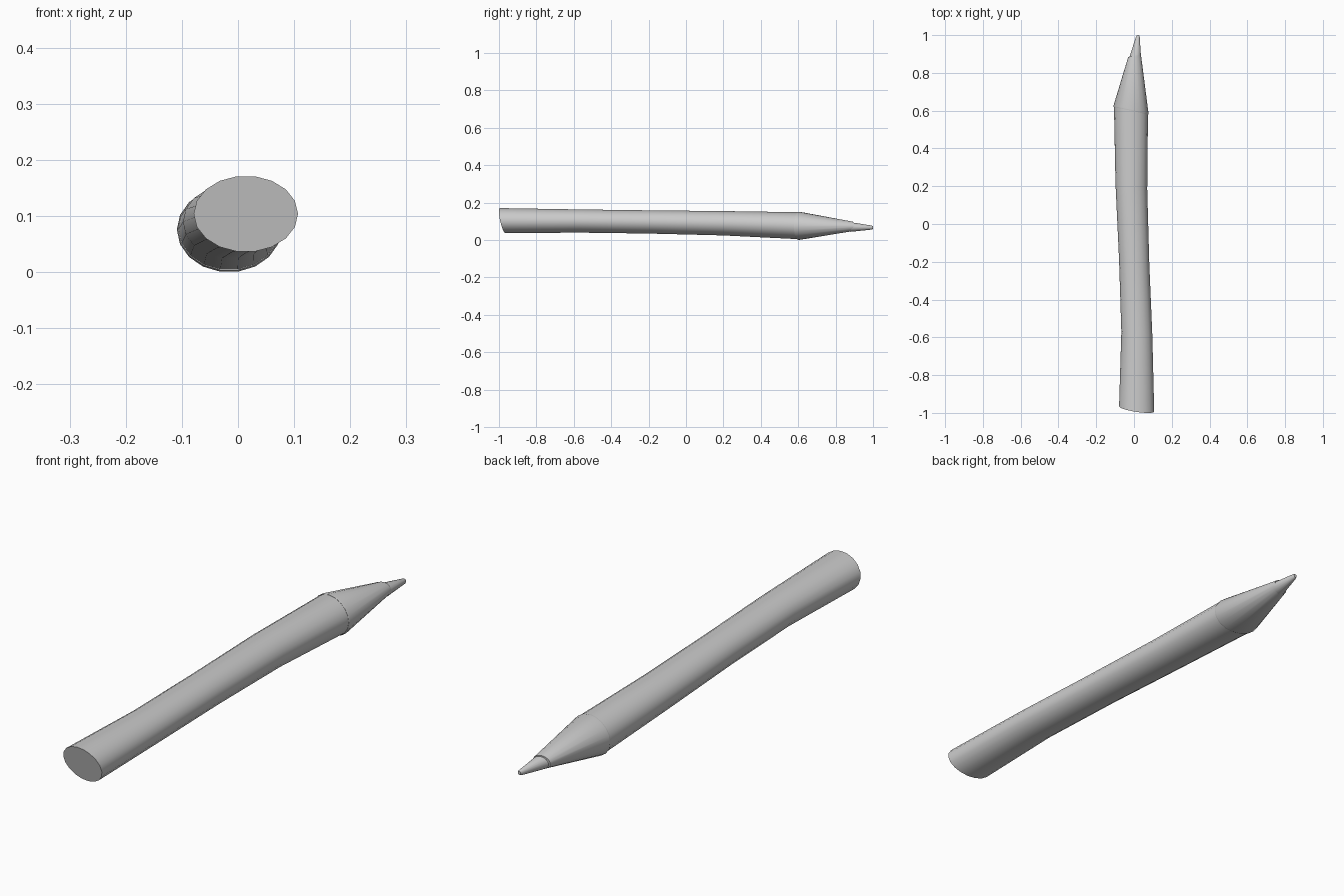
import bpy, bmesh, math

if "Cube" in bpy.data.objects:
    bpy.data.objects.remove(bpy.data.objects["Cube"])

SIDES = 18


def loft(name, rings):
    """Skin tilted elliptical rings: (y, cx, cz, half_x, half_z, tilt_x, tilt_z)."""
    bm = bmesh.new()
    loops = []
    for y, cx, cz, rx, rz, tx, tz in rings:
        loop = []
        for i in range(SIDES):
            a = 2 * math.pi * i / SIDES
            c, s = math.cos(a), math.sin(a)
            loop.append(bm.verts.new((cx + rx * c, y + tx * c + tz * s, cz + rz * s)))
        loops.append(loop)
    for a, b in zip(loops, loops[1:]):
        for i in range(SIDES):
            j = (i + 1) % SIDES
            bm.faces.new((a[i], a[j], b[j], b[i]))
    bm.faces.new(loops[0])
    bm.faces.new(loops[-1])
    bmesh.ops.recalc_face_normals(bm, faces=bm.faces)
    mesh = bpy.data.meshes.new(name)
    bm.to_mesh(mesh)
    bm.free()
    obj = bpy.data.objects.new(name, mesh)
    bpy.context.collection.objects.link(obj)
    bpy.ops.object.select_all(action='DESELECT')
    obj.select_set(True)
    bpy.context.view_layer.objects.active = obj
    bpy.ops.object.shade_smooth_by_angle(angle=math.radians(35))
    return obj


# Gently bent shaft with a slanted flat end
loft("pencil_shaft", [
    (-0.980, 0.014, 0.104, 0.093, 0.068, -0.014, -0.015),
    (-0.580, 0.015, 0.102, 0.082, 0.063, -0.008, -0.008),
    (-0.200, 0.001, 0.097, 0.080, 0.063, -0.010, -0.004),
    (0.200, -0.014, 0.090, 0.084, 0.066, -0.015, 0.000),
    (0.605, -0.016, 0.077, 0.090, 0.073, -0.020, 0.002),
])

# Sharpened cone, slightly wider than the shaft where they meet
loft("sharpened_cone", [
    (0.598, -0.016, 0.077, 0.091, 0.074, -0.020, 0.002),
    (0.605, -0.016, 0.076, 0.093, 0.076, -0.020, 0.002),
    (0.889, 0.003, 0.073, 0.034, 0.026, 0.006, 0.002),
])

# Lead point, leaning a little off the cone axis
loft("lead_point", [
    (0.880, 0.005, 0.070, 0.032, 0.026, 0.004, 0.000),
    (0.992, 0.020, 0.067, 0.010, 0.011, 0.003, 0.000),
    (1.000, 0.021, 0.067, 0.006, 0.007, 0.000, 0.000),
])
